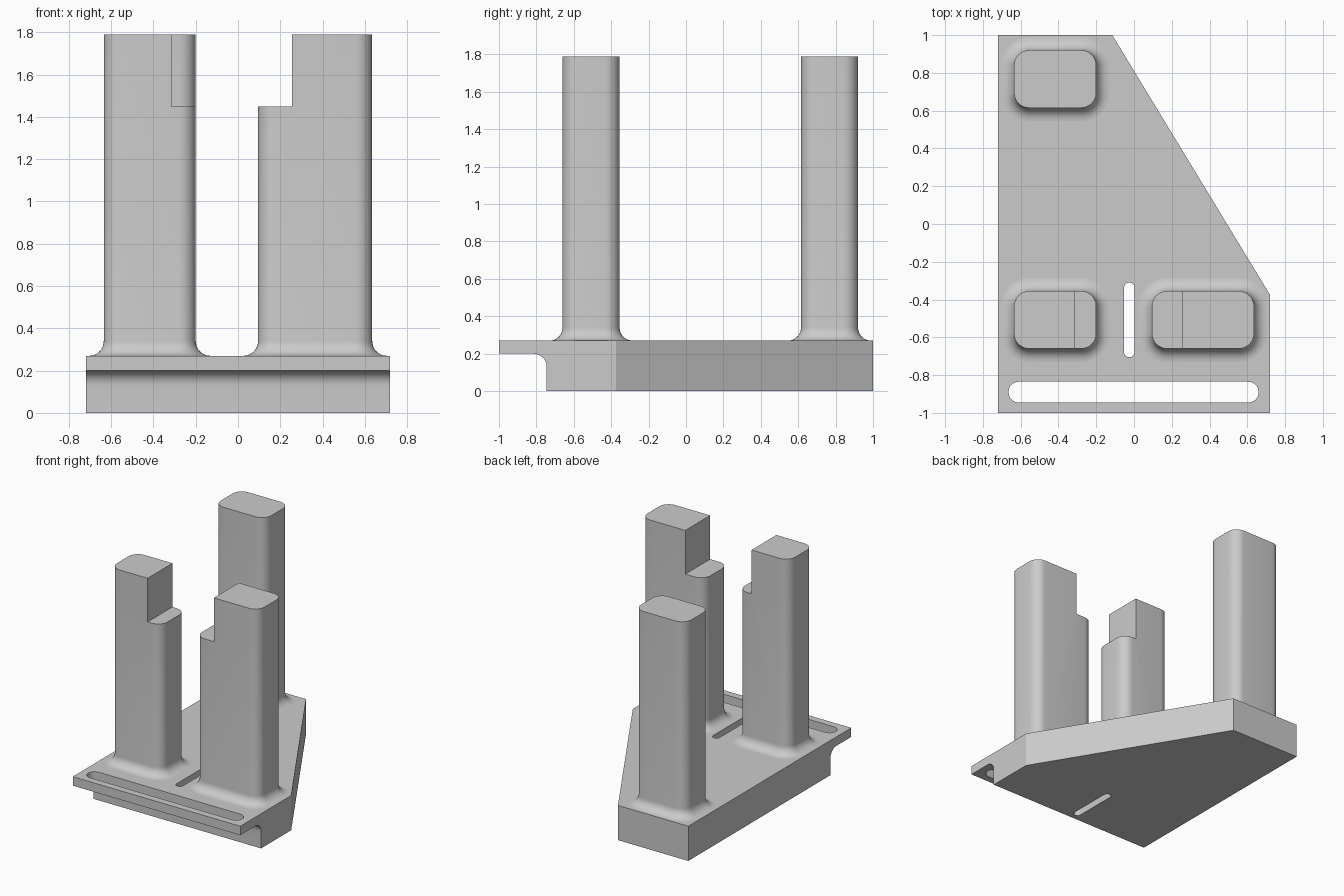
import bpy, bmesh
from math import pi, cos, sin
from mathutils import Vector

cube = bpy.data.objects.get("Cube")
if cube:
    bpy.data.objects.remove(cube, do_unlink=True)

grey = bpy.data.materials.new("light grey")
grey.use_nodes = True
COLOUR = (0.6, 0.6, 0.6, 1)
grey.diffuse_color = COLOUR
grey.node_tree.nodes["Principled BSDF"].inputs["Base Color"].default_value = COLOUR

TOP, HEIGHT, NOTCH, FILLET = 0.27, 1.79, 1.45, 0.07


def make_object(name, bm):
    bmesh.ops.recalc_face_normals(bm, faces=bm.faces)
    mesh = bpy.data.meshes.new(name)
    bm.to_mesh(mesh)
    bm.free()
    obj = bpy.data.objects.new(name, mesh)
    bpy.context.collection.objects.link(obj)
    mesh.materials.append(grey)
    return obj


def rounded_rect(x0, x1, y0, y1, r, steps=8):
    """Counter-clockwise outline with rounded corners."""
    centres = [(x1 - r, y1 - r), (x0 + r, y1 - r), (x0 + r, y0 + r), (x1 - r, y0 + r)]
    return [(cx + r * cos(a), cy + r * sin(a))
            for q, (cx, cy) in enumerate(centres)
            for a in [(q + i / steps) * pi / 2 for i in range(steps + 1)]]


def loft(name, rings):
    """Skin a stack of (outline, z) rings and cap both ends."""
    bm = bmesh.new()
    loops = [[bm.verts.new((x, y, z)) for x, y in ring] for ring, z in rings]
    n = len(loops[0])
    for a, b in zip(loops, loops[1:]):
        for i in range(n):
            j = (i + 1) % n
            bm.faces.new((a[i], a[j], b[j], b[i]))
    bm.faces.new(loops[0][::-1])
    bm.faces.new(loops[-1])
    bmesh.ops.remove_doubles(bm, verts=bm.verts, dist=1e-5)
    return make_object(name, bm)


def cut(obj, cutter):
    """Subtract the cutter and remove it."""
    mod = obj.modifiers.new("cut", "BOOLEAN")
    mod.operation, mod.solver, mod.object = "DIFFERENCE", "EXACT", cutter
    cutter.hide_render = True
    graph = bpy.context.evaluated_depsgraph_get()
    obj.data = bpy.data.meshes.new_from_object(obj.evaluated_get(graph))
    obj.modifiers.clear()
    bpy.data.objects.remove(cutter, do_unlink=True)


def smooth(obj):
    bpy.ops.object.select_all(action="DESELECT")
    obj.select_set(True)
    bpy.context.view_layer.objects.active = obj
    bpy.ops.object.shade_smooth_by_angle(angle=pi / 6)


# Base plate: side profile with a coved front lip, extruded across x
cove = [(-0.815 + 0.07 * sin(a), 0.13 + 0.07 * cos(a))
        for a in [i * pi / 16 for i in range(9)]]
profile = [(1, 0), (1, TOP), (-1, TOP), (-1, 0.2)] + cove + [(-0.745, 0)]
bm = bmesh.new()
side = bm.faces.new([bm.verts.new((-0.72, y, z)) for y, z in profile])
out = bmesh.ops.extrude_face_region(bm, geom=[side])["geom"]
bmesh.ops.translate(bm, vec=(1.44, 0, 0),
                    verts=[v for v in out if isinstance(v, bmesh.types.BMVert)])

# Slanted side of the plate
a, b = Vector((-0.115, 1, 0)), Vector((0.72, -0.375, 0))
normal = (b - a).cross(Vector((0, 0, -1)))
cut_geom = bmesh.ops.bisect_plane(bm, geom=bm.verts[:] + bm.edges[:] + bm.faces[:],
                                  plane_co=a, plane_no=normal, clear_outer=normal.x > 0,
                                  clear_inner=normal.x < 0)["geom_cut"]
bmesh.ops.holes_fill(bm, edges=[e for e in bm.edges if e.is_boundary], sides=0)
base = make_object("base_plate", bm)

# Slots through the plate
for x0, x1, y0, y1 in [(-0.665, 0.66, -0.945, -0.835), (-0.053, 0.003, -0.705, -0.31)]:
    r = min(x1 - x0, y1 - y0) / 2
    outline = rounded_rect(x0, x1, y0, y1, r)
    cut(base, loft("slot_cutter", [(outline, -0.1), (outline, 0.5)]))
smooth(base)


# Posts with a filleted foot and, at the front, a notched top
def post(name, x0, x1, y0, y1, notch=None):
    def ring(grow):
        return rounded_rect(x0 - grow, x1 + grow, y0 - grow, y1 + grow, 0.08 + grow)

    rings = [(ring(FILLET), TOP - 0.02)]
    for i in range(9):
        t = i * pi / 16
        rings.append((ring(FILLET * (1 - sin(t))), TOP + FILLET * (1 - cos(t))))
    rings.append((ring(0), HEIGHT))
    obj = loft(name, rings)
    if notch:
        box = [(notch[0], y0 - 0.1), (notch[1], y0 - 0.1),
               (notch[1], y1 + 0.1), (notch[0], y1 + 0.1)]
        cut(obj, loft("notch_cutter", [(box, NOTCH), (box, HEIGHT + 0.1)]))
    smooth(obj)


post("back_right_post", -0.635, -0.2, 0.615, 0.92)
post("front_right_post", -0.635, -0.2, -0.66, -0.355, (-0.315, -0.1))
post("front_left_post", 0.095, 0.635, -0.66, -0.355, (0, 0.255))
